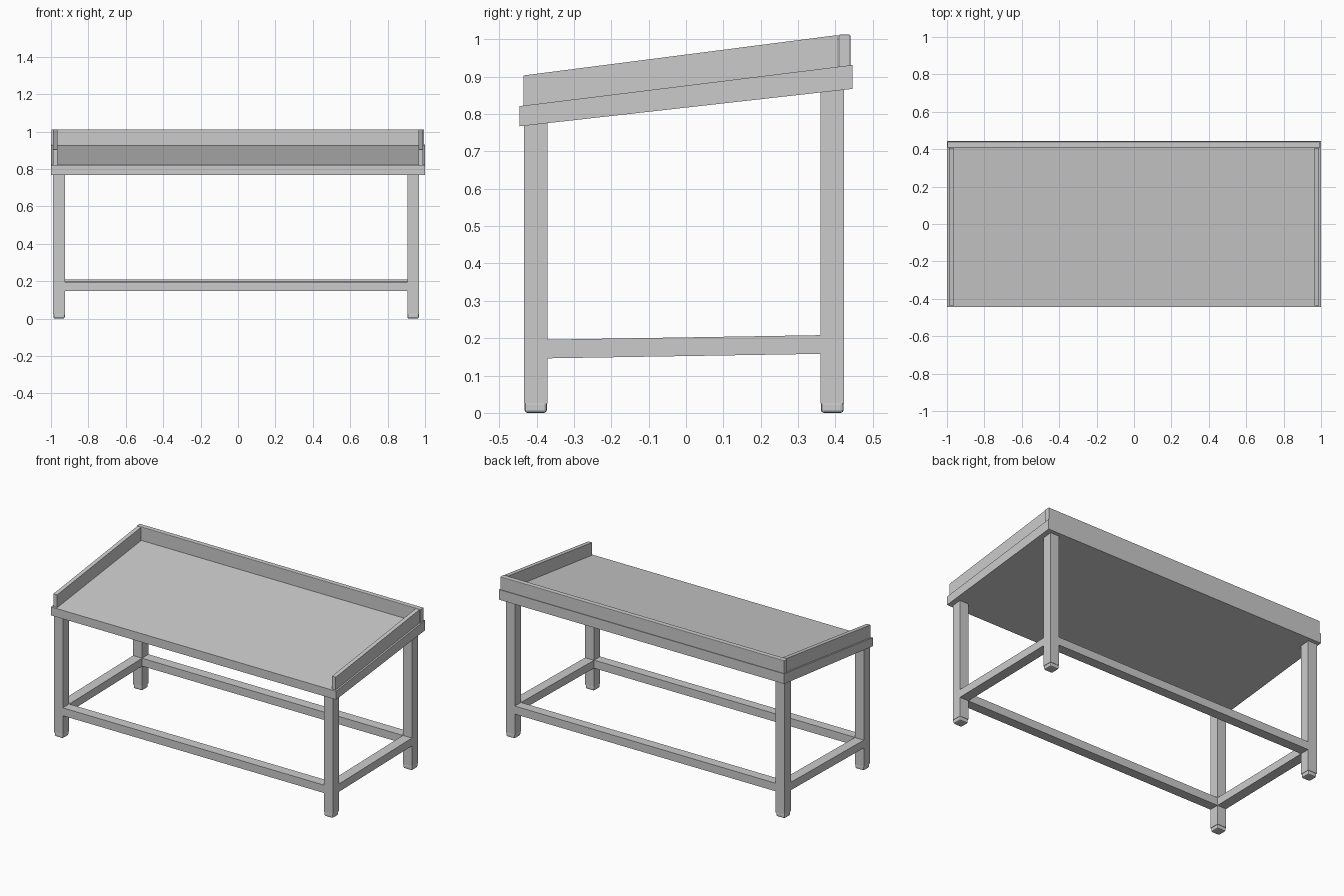
import bpy
import bmesh

cube = bpy.data.objects.get("Cube")
if cube:
    bpy.data.objects.remove(cube, do_unlink=True)

grey = bpy.data.materials.new("plain grey")
grey.use_nodes = True
colour = (0.6, 0.6, 0.6, 1.0)
grey.diffuse_color = colour
grey.node_tree.nodes["Principled BSDF"].inputs["Base Color"].default_value = colour


def prism(name, x, y, low, high, bevel=0.0):
    """Box over x and y ranges; low and high give its z at the front and back."""
    bm = bmesh.new()
    bmesh.ops.create_cube(bm, size=1)
    for v in bm.verts:
        back = int(v.co.y > 0)
        z = (high if v.co.z > 0 else low)[back]
        v.co = (x[int(v.co.x > 0)], y[back], z)
    mesh = bpy.data.meshes.new(name)
    bm.to_mesh(mesh)
    bm.free()
    mesh.materials.append(grey)
    obj = bpy.data.objects.new(name, mesh)
    bpy.context.collection.objects.link(obj)
    if bevel:
        mod = obj.modifiers.new("Bevel", "BEVEL")
        mod.width = bevel
        mod.segments = 2
    return obj


def under(y):
    """Height of the sloping underside of the top."""
    return 0.767 + (y + 0.445) * 0.112


# Sloping top with raised rails on the back and sides
prism("table_top", (-1, 1), (-0.445, 0.445), (0.767, 0.867), (0.821, 0.931))
prism("back_rail", (-0.997, 0.995), (0.408, 0.44), (0.92, 0.92), (1.012, 1.012), 0.003)
for side, x in (("right", (-0.99, -0.964)), ("left", (0.964, 0.99))):
    prism(side + "_rail", x, (-0.435, 0.405), (0.815, 0.92), (0.903, 1.011))

# Legs with rounded feet, and side stretchers between them
columns = {"right": (-0.988, -0.925), "left": (0.905, 0.968)}
rows = {"front": (-0.433, -0.371), "back": (0.36, 0.423)}
for side, x in columns.items():
    for end, y in rows.items():
        tops = [under(v) + 0.01 for v in y]
        prism(f"{end}_{side}_leg", x, y, (0.025, 0.025), tops)
        inset = 0.001
        prism(f"{end}_{side}_foot", (x[0] + inset, x[1] - inset),
              (y[0] + inset, y[1] - inset), (0, 0), (0.03, 0.03), 0.008)
    prism(side + "_stretcher", x, (rows["front"][1], rows["back"][0]),
          (0.146, 0.158), (0.196, 0.208))

# Long stretchers along the front and back
span = (columns["right"][1], columns["left"][0])
prism("front_stretcher", span, rows["front"], (0.146, 0.146), (0.196, 0.197))
prism("back_stretcher", span, rows["back"], (0.158, 0.158), (0.208, 0.209))
